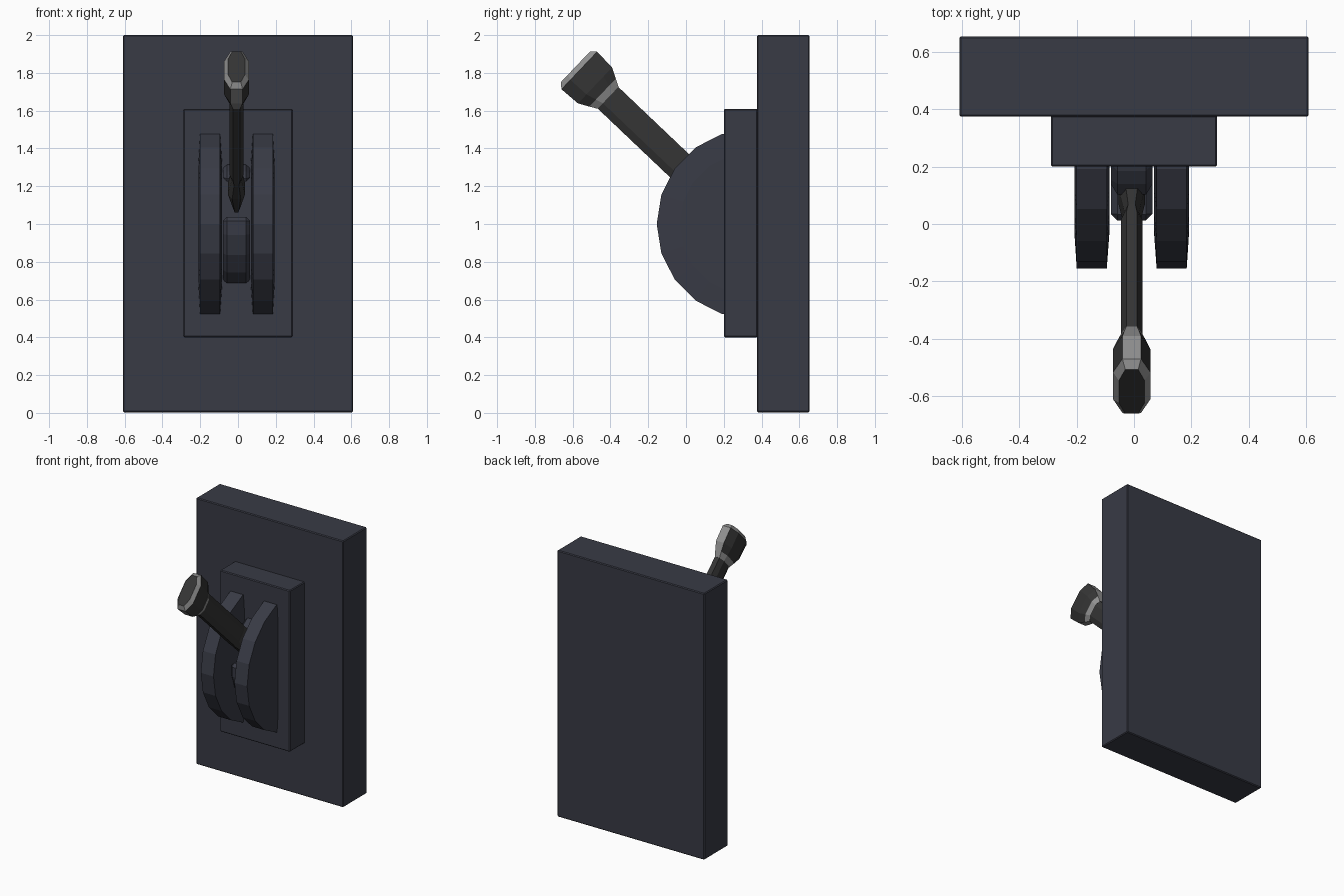
import bpy, bmesh
from math import sin, cos, radians
from mathutils import Vector

if "Cube" in bpy.data.objects:
    bpy.data.objects.remove(bpy.data.objects["Cube"])

CX = -0.008  # centre line of the moving parts


def material(name, rgb):
    m = bpy.data.materials.new(name)
    m.diffuse_color = (*rgb, 1)
    m.use_nodes = True
    m.node_tree.nodes["Principled BSDF"].inputs["Base Color"].default_value = m.diffuse_color
    return m


slate = material("slate", (0.04, 0.043, 0.06))
black = material("black", (0.035, 0.035, 0.035))
silver = material("silver", (0.28, 0.28, 0.28))


def loft(name, rings, mats, pick=None):
    """Skin equal-length closed rings and cap both ends."""
    bm = bmesh.new()
    vs = [[bm.verts.new(p) for p in r] for r in rings]
    n = len(vs[0])
    for k in range(len(vs) - 1):
        for i in range(n):
            j = (i + 1) % n
            f = bm.faces.new((vs[k][i], vs[k][j], vs[k + 1][j], vs[k + 1][i]))
            f.material_index = pick(k, i) if pick else 0
    bm.faces.new(vs[0][::-1])
    bm.faces.new(vs[-1])
    bmesh.ops.recalc_face_normals(bm, faces=bm.faces[:])
    me = bpy.data.meshes.new(name)
    bm.to_mesh(me)
    bm.free()
    for m in mats:
        me.materials.append(m)
    ob = bpy.data.objects.new(name, me)
    bpy.context.collection.objects.link(ob)
    return ob


def bevel(ob, width):
    b = ob.modifiers.new("bevel", 'BEVEL')
    b.width, b.segments, b.limit_method = width, 1, 'ANGLE'


def plate(name, hx, y0, y1, z0, z1):
    rings = [[(-hx, y, z0), (hx, y, z0), (hx, y, z1), (-hx, y, z1)] for y in (y0, y1)]
    bevel(loft(name, rings, [slate]), 0.006)


# Wall plates
plate("back_plate", 0.61, 0.375, 0.655, 0.003, 2.0)
plate("mount_plate", 0.29, 0.20, 0.38, 0.40, 1.61)


def arc(x, r, cy, angles, back):
    """Faceted arc facing -y, closed by a straight edge behind."""
    pts = [(x, cy - r * cos(radians(a)), 1 + r * sin(radians(a))) for a in angles]
    return [(x, back, pts[0][2])] + pts + [(x, back, pts[-1][2])]


# Two guide discs either side of the lever, slightly tapered to the rim
for side, name in ((-1, "guide_disc_left"), (1, "guide_disc_right")):
    rings = [arc(CX + side * d, r, 0.347, range(-72, 73, 18), 0.25)
             for d, r in ((0.078, 0.38), (0.087, 0.502), (0.192, 0.502), (0.2, 0.38))]
    # clip everything behind the mount face
    rings = [[(x, min(y, 0.25), z) for x, y, z in r] for r in rings]
    loft(name, rings, [slate])

# Hub between the discs, split where the lever passes through
for name, angles in (("hub_lower", (-62, -45, -27, -9, 6)), ("hub_upper", (38, 50, 62))):
    rings = [arc(CX + d, 0.364, 0.374, angles, 0.26) for d in (-0.072, 0.072)]
    bevel(loft(name, rings, [slate]), 0.022)

# Lever frame: u runs along the lever, v across it in the side plane
O = Vector((CX, -0.42, 1.675))
U = Vector((0, -0.725, 0.689))
V = Vector((0, 0.689, 0.725))
X = Vector((1, 0, 0))


def section(u, w, v):
    """Elongated octagon: w = half width in x, v = half depth."""
    oct_pts = [(1, -.5), (1, .5), (.5, 1), (-.5, 1), (-1, .5), (-1, -.5), (-.5, -1), (.5, -1)]
    return [O + U * u + X * (a * w) + V * (b * v) for a, b in oct_pts]


# Stem with a swollen pivot end
loft("lever_stem", [section(-0.83, 0.018, 0.06), section(-0.71, 0.046, 0.075),
                    section(-0.60, 0.025, 0.079), section(-0.56, 0.038, 0.079),
                    section(0.02, 0.038, 0.079)], [black])


# Knob: silver neck band, narrow edge strips and end bevel; dark sides and cap
def knob_mat(k, i):
    return 1 if k in (0, 3) or i in (2, 6) else 0


loft("lever_knob", [section(-0.01, 0.038, 0.08), section(0.03, 0.05, 0.102),
                    section(0.085, 0.065, 0.131), section(0.2, 0.065, 0.137),
                    section(0.228, 0.045, 0.112)], [black, silver], knob_mat)
